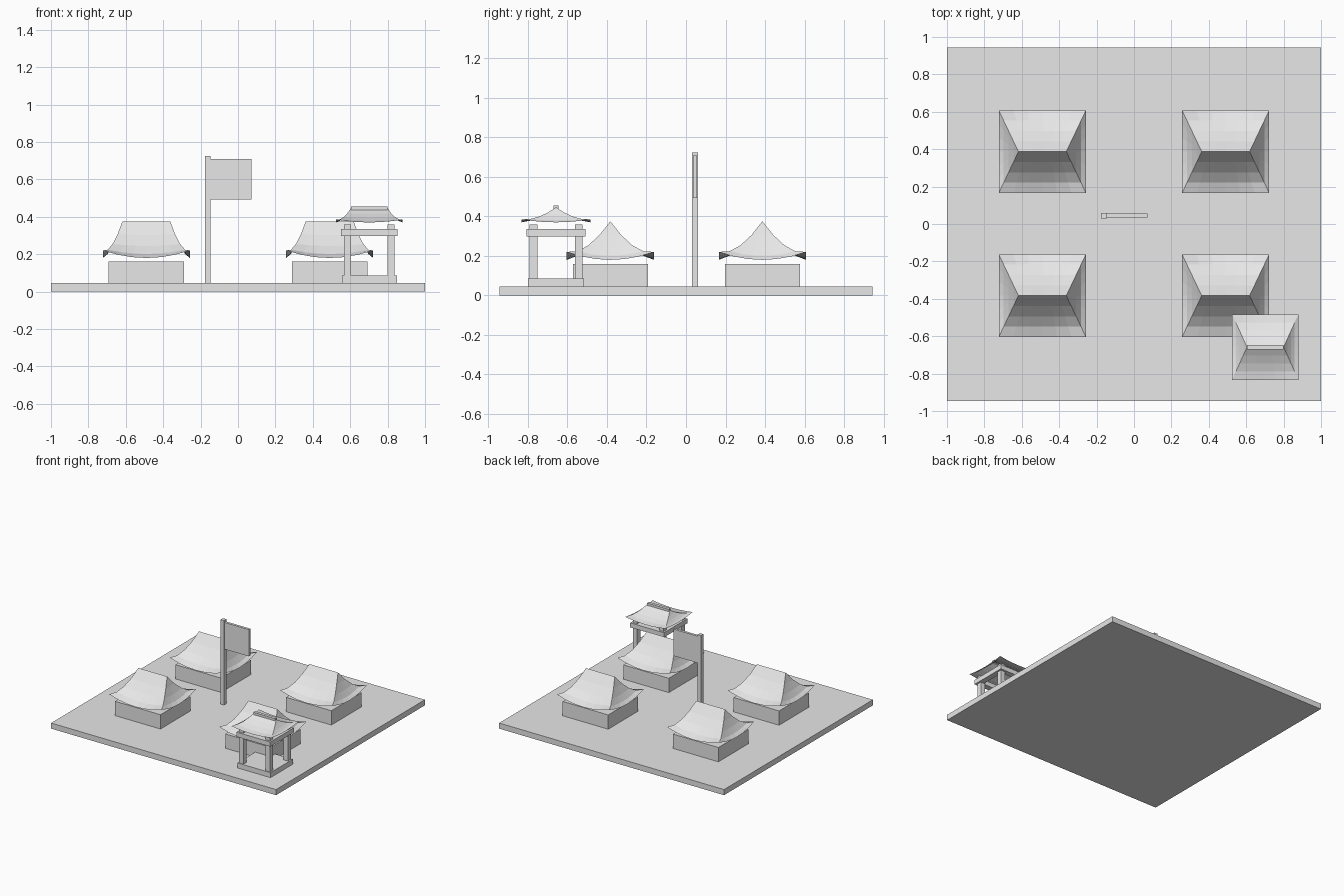
import bpy

cube = bpy.data.objects.get("Cube")
if cube:
    bpy.data.objects.remove(cube)

STONE = bpy.data.materials.new("pale_grey")
STONE.use_nodes = True
GREY = (0.8, 0.8, 0.8, 1)
STONE.diffuse_color = GREY
STONE.node_tree.nodes["Principled BSDF"].inputs["Base Color"].default_value = GREY


def mesh_object(name, verts, faces):
    mesh = bpy.data.meshes.new(name)
    mesh.from_pydata(verts, [], faces)
    mesh.materials.append(STONE)
    obj = bpy.data.objects.new(name, mesh)
    bpy.context.collection.objects.link(obj)
    return obj


def box(name, x, y, z):
    """Box from (low, high) ranges on each axis."""
    verts = [(a, b, c) for a in x for b in y for c in z]
    faces = [(0, 1, 3, 2), (4, 6, 7, 5), (0, 4, 5, 1),
             (2, 3, 7, 6), (0, 2, 6, 4), (1, 5, 7, 3)]
    return mesh_object(name, verts, faces)


def around(centre, half):
    return (centre - half, centre + half)


def hip_roof(name, cx, cy, half_x, half_y, ridge, top, eave, lift, rows=4, cols=6):
    """Sagging hip roof sheet whose eaves turn up at the corners."""
    verts, faces = [], []
    for side in range(4):
        start = len(verts)
        for r in range(rows + 1):
            s = r / rows
            hx, hy = ridge + (half_x - ridge) * s, half_y * s
            base = eave + (top - eave) * (1 - s) ** 1.6
            for c in range(cols + 1):
                t = 2 * c / cols - 1
                x, y = [(t * hx, -hy), (hx, t * hy),
                        (-t * hx, hy), (-hx, -t * hy)][side]
                verts.append((cx + x, cy + y, base + lift * (s * t) ** 2))
        for r in range(rows):
            for c in range(cols):
                a = start + r * (cols + 1) + c
                b = a + cols + 1
                # The end slopes meet the ridge in a single point
                if r == 0 and side % 2:
                    faces.append((a, b, b + 1))
                else:
                    faces.append((a, b, b + 1, a + 1))
    return mesh_object(name, verts, faces)


# Ground slab
GROUND = 0.045
box("ground", (-1, 1), (-0.945, 0.945), (0, GROUND))

# Four huts
for row, cy in (("front", -0.383), ("back", 0.387)):
    for hand, cx in (("right", -0.49), ("left", 0.49)):
        box(f"{row}_{hand}_hut_wall", around(cx, 0.202), around(cy, 0.19), (GROUND, 0.16))
        hip_roof(f"{row}_{hand}_hut_roof", cx, cy, 0.233, 0.221, 0.128, 0.375, 0.18, 0.04)

# Flag and pole
box("flag_pole", around(-0.161, 0.015), around(0.045, 0.015), (GROUND, 0.724))
box("flag", (-0.15, 0.073), around(0.045, 0.01), (0.493, 0.708))

# Corner pavilion: plinth, columns, beam ring and roof
PX, PY = 0.702, -0.658
box("pavilion_plinth", around(PX, 0.147), around(PY, 0.142), (GROUND, 0.085))
for i in (-1, 1):
    for j in (-1, 1):
        box("pavilion_column", around(PX + i * 0.117, 0.019),
            around(PY + j * 0.115, 0.02), (0.085, 0.358))
    box("pavilion_cross_beam", around(PX, 0.15), around(PY + i * 0.127, 0.023), (0.298, 0.335))
    box("pavilion_side_beam", around(PX + i * 0.127, 0.023), around(PY, 0.104), (0.298, 0.335))
hip_roof("pavilion_roof", PX, PY, 0.177, 0.175, 0.098, 0.445, 0.37, 0.015)
box("pavilion_ridge", around(PX, 0.097), around(PY, 0.012), (0.435, 0.456))
